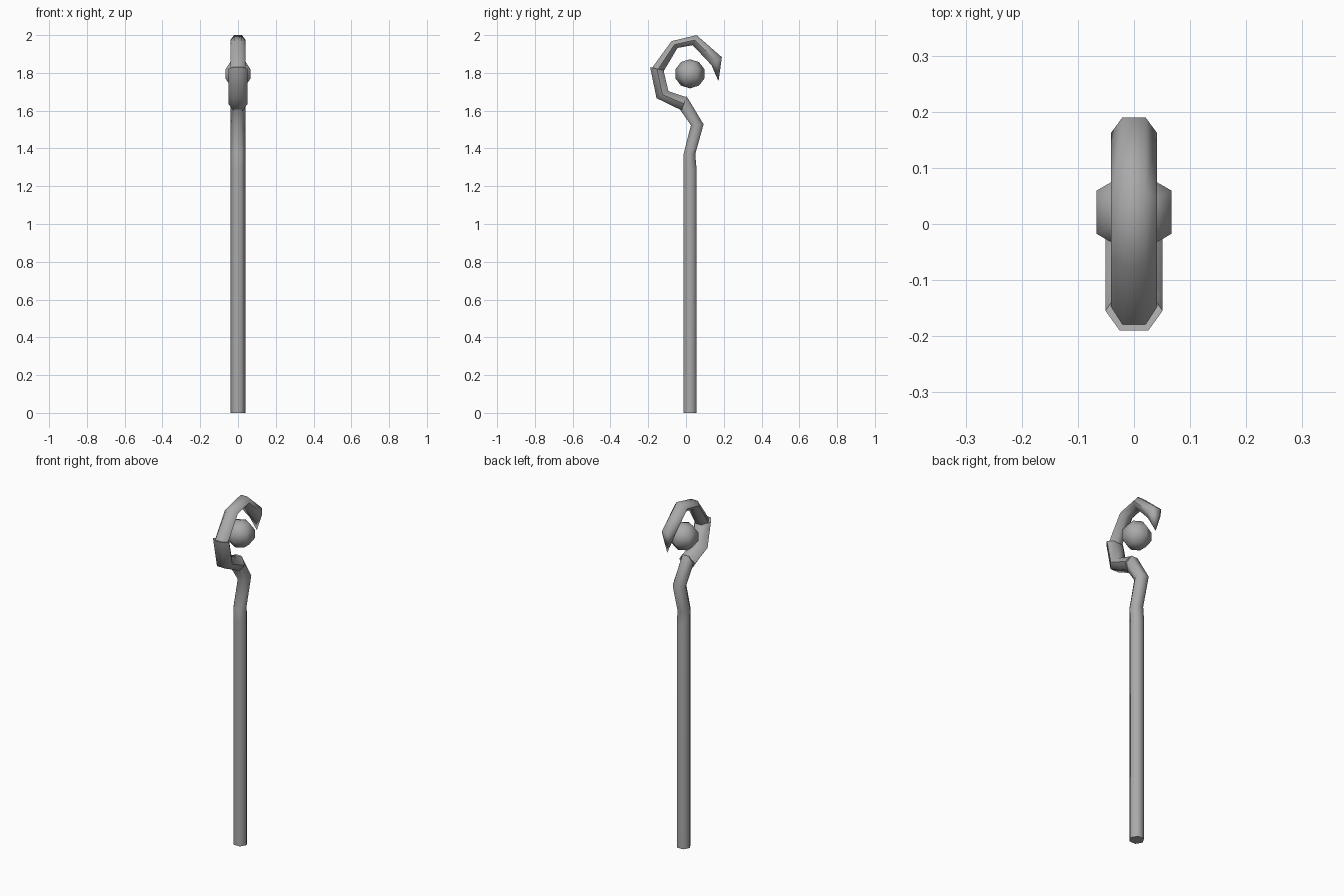
import bpy, bmesh
from math import radians
from mathutils import Vector

cube = bpy.data.objects.get("Cube")
if cube:
    bpy.data.objects.remove(cube)

grey = bpy.data.materials.new("plain grey")
grey.use_nodes = True
colour = (0.4, 0.4, 0.4, 1)
grey.diffuse_color = colour
grey.node_tree.nodes["Principled BSDF"].inputs["Base Color"].default_value = colour


def finish(name, bm):
    bmesh.ops.recalc_face_normals(bm, faces=bm.faces)
    mesh = bpy.data.meshes.new(name)
    bm.to_mesh(mesh)
    bm.free()
    mesh.materials.append(grey)
    obj = bpy.data.objects.new(name, mesh)
    bpy.context.collection.objects.link(obj)
    bpy.ops.object.select_all(action="DESELECT")
    obj.select_set(True)
    bpy.context.view_layer.objects.active = obj
    bpy.ops.object.shade_smooth_by_angle(angle=radians(65))
    return obj


def hex_sweep(name, sections, half_width, tip=None):
    """Six-sided tube; each section gives its two side points (y, z)."""
    bm = bmesh.new()
    rings = []
    for a, b in sections:
        a, b = Vector((0, *a)), Vector((0, *b))
        mid = (a + b) / 2
        side = Vector((half_width, 0, 0))
        points = (a - side / 2, a + side / 2, mid + side,
                  b + side / 2, b - side / 2, mid - side)
        rings.append([bm.verts.new(p) for p in points])
    for low, high in zip(rings, rings[1:]):
        for i in range(6):
            j = (i + 1) % 6
            bm.faces.new((low[i], low[j], high[j], high[i]))
    bm.faces.new(rings[0])
    if tip:
        point = bm.verts.new((0, *tip))
        for i in range(6):
            bm.faces.new((rings[-1][i], rings[-1][(i + 1) % 6], point))
    else:
        bm.faces.new(rings[-1])
    return finish(name, bm)


# Straight shaft with a kinked neck
hex_sweep("shaft", [
    ((-0.013, 0), (0.056, 0)),
    ((-0.013, 1.29), (0.056, 1.29)),
    ((-0.013, 1.37), (0.049, 1.37)),
    ((0.026, 1.523), (0.093, 1.528)),
    ((-0.055, 1.639), (0.003, 1.677)),
], 0.04)

# Thick lower part of the crook
hex_sweep("crook_base", [
    ((-0.024, 1.602), (0.003, 1.671)),
    ((-0.156, 1.666), (-0.093, 1.703)),
    ((-0.19, 1.83), (-0.119, 1.814)),
], 0.051)

# Slimmer upper part, ending in a point
hex_sweep("crook_hook", [
    ((-0.183, 1.822), (-0.119, 1.808)),
    ((-0.077, 1.968), (-0.045, 1.932)),
    ((0.056, 2.0), (0.035, 1.947)),
    ((0.19, 1.883), (0.135, 1.841)),
], 0.041, tip=(0.172, 1.756))

# Floating orb in the crook
bm = bmesh.new()
bmesh.ops.create_uvsphere(bm, u_segments=6, v_segments=5, radius=1)
bmesh.ops.scale(bm, vec=(0.081, 0.081, 0.077), verts=bm.verts)
bmesh.ops.translate(bm, vec=(0, 0.021, 1.795), verts=bm.verts)
finish("orb", bm)
